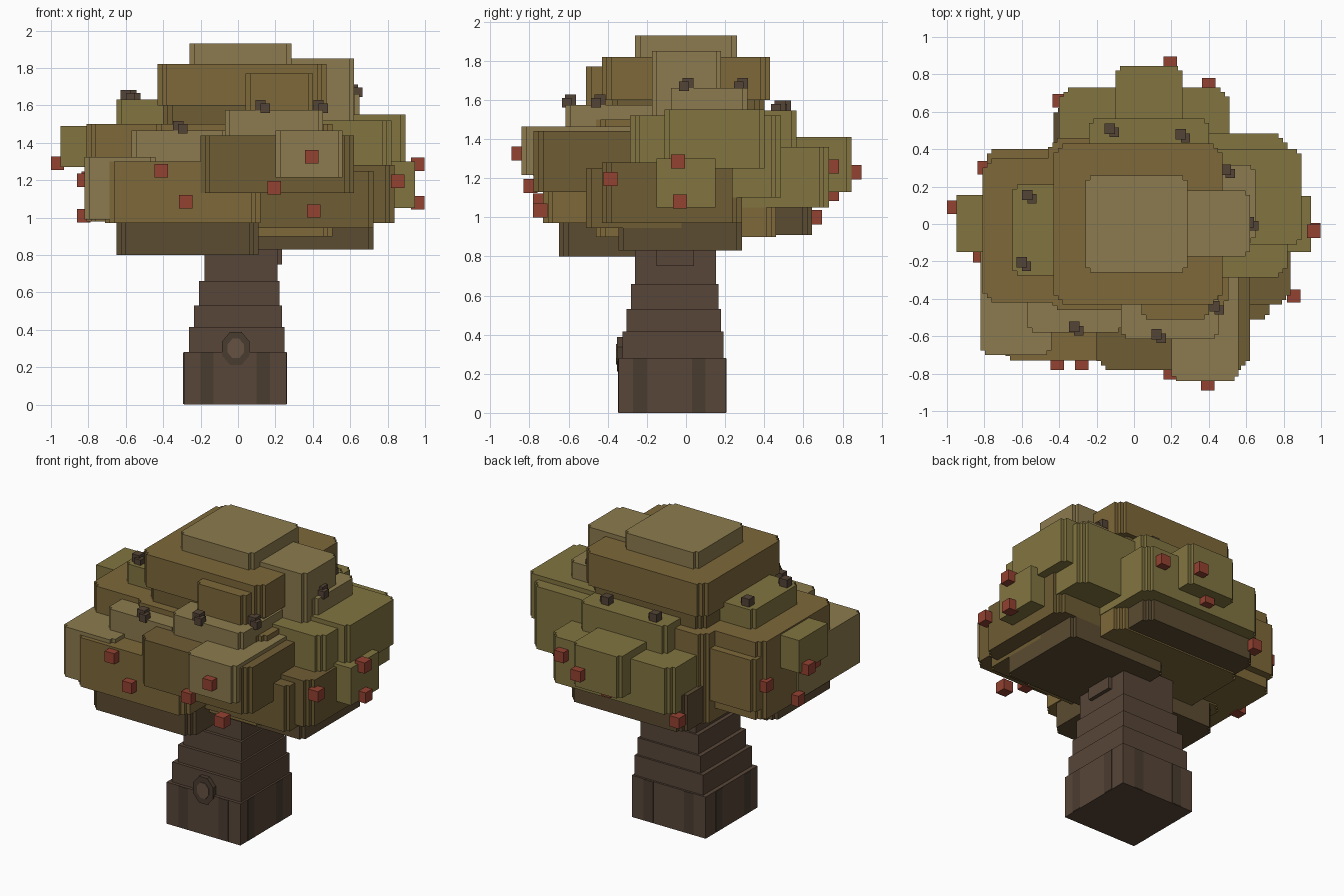
import bpy, bmesh, math

if "Cube" in bpy.data.objects:
    bpy.data.objects.remove(bpy.data.objects["Cube"])


def material(name, code):
    m = bpy.data.materials.new(name)
    rgb = [int(code[i:i + 2], 16) / 255 for i in range(0, len(code), 2)]
    m.diffuse_color = (*[((c + 0.055) / 1.055) ** 2.4 for c in rgb], 1)
    m.use_nodes = True
    m.node_tree.nodes["Principled BSDF"].inputs["Base Color"].default_value = m.diffuse_color
    return m


TAN = material("leaf_tan", "8c7b4e")
OLIVE = material("leaf_olive", "827540")
BROWN = material("leaf_brown", "7e683a")
DEEP = material("leaf_deep", "6e5c34")
DARK = material("leaf_underside", "5c4c32")
BARK = material("bark", "584638")
BARK_DARK = material("bark_dark", "4a3c30")
BARK_LIGHT = material("bark_light", "665242")
TWIG = material("twig", "544436")
RED = material("berry", "944232")


def prism(name, outline, z0, z1, mat):
    """Extrude a plan outline between two heights."""
    bm = bmesh.new()
    low = [bm.verts.new((x, y, z0)) for x, y in outline]
    high = [bm.verts.new((x, y, z1)) for x, y in outline]
    n = len(outline)
    bm.faces.new(low[::-1])
    bm.faces.new(high)
    for i in range(n):
        j = (i + 1) % n
        bm.faces.new((low[i], low[j], high[j], high[i]))
    me = bpy.data.meshes.new(name)
    bm.to_mesh(me)
    bm.free()
    me.materials.append(mat)
    ob = bpy.data.objects.new(name, me)
    bpy.context.collection.objects.link(ob)
    return ob


def block(name, x0, x1, y0, y1, z0, z1, mat, steps=0, s=0.024):
    """Box whose vertical corners are cut as small stairs."""
    cx, cy, hx, hy = (x0 + x1) / 2, (y0 + y1) / 2, (x1 - x0) / 2, (y1 - y0) / 2
    stair = [(0, steps * s)]
    for i in range(steps):
        stair += [((i + 1) * s, (steps - i) * s), ((i + 1) * s, (steps - i - 1) * s)]
    out = []
    for sx, sy in ((1, 1), (-1, 1), (-1, -1), (1, -1)):
        pts = [(cx + sx * (hx - a), cy + sy * (hy - b)) for a, b in stair]
        out += pts if sx * sy > 0 else pts[::-1]
    return prism(name, out, z0, z1, mat)


def cube(name, x, y, z, size, mat):
    h = size / 2
    return block(name, x - h, x + h, y - h, y + h, z - h, z + h, mat)


# Trunk: stacked blocks that taper evenly
z = 0
for i, top in enumerate((.28, .415, .53, .66, .95)):
    block("trunk_section", -.29 + .0275 * i, .26 - .0125 * i,
          -.345 + .021 * i, .205 - .013 * i, z, top, BARK)
    z = top
block("branch_stub", .1, .235, -.15, .04, .75, .86, BARK)

# Bark strips barely raised from the lowest section
for a in (-.2, .1):
    block("bark_strip_y", a, a + .07, -.348, .208, .002, .278, BARK_DARK)
    block("bark_strip_x", -.293, .263, a - .07, a, .002, .278, BARK_DARK)

# Knot on the front of the trunk
for r, d, m in ((.08, .008, BARK_DARK), (.047, .012, BARK_LIGHT)):
    angles = [math.pi * (i + .5) / 4 for i in range(8)]
    ring = [(r * math.cos(a), 1.2 * r * math.sin(a)) for a in angles]
    knot = prism("knot", ring, 0, .04 + d, m)
    knot.rotation_euler = (math.pi / 2, 0, 0)
    knot.location = (-.012, -.305, .3)

# Crown: centred slabs given as half width, bottom and top
for name, h, z0, z1, mat in (("crown_core", .46, .9, 1.5, BROWN), ("crown_neck", .4, 1.45, 1.61, DEEP),
                             ("crown_upper", .43, 1.6, 1.82, BROWN), ("crown_cap", .26, 1.75, 1.93, TAN)):
    block(name, -h, h * 1.1, -h, h, z0, z1, mat, 1 + (h > .3))

# Leaf clumps growing outwards from the middle:
# sideways range, reach, height range, colour
CLUMPS = {
    "front": {
        "upper": (.04, .4, .51, 1.5, 1.77, BROWN),
        "shoulder": (-.07, .455, .615, 1.35, 1.575, TAN),
        "light": (.2, .56, .84, 1.215, 1.465, TAN),
        "right": (-.2, .62, .78, 1.13, 1.44, DEEP),
        "left": (-.71, .12, .73, .97, 1.3, BROWN),
        "corner": (-.82, -.44, .7, .99, 1.325, TAN),
        "left_shoulder": (-.57, -.06, .58, 1.2, 1.465, TAN),
        "base": (-.65, .11, .65, .8, 1.1, DARK)},
    "left": {
        "main": (-.42, .35, .81, .98, 1.5, BROWN),
        "back": (0, .4, .785, 1.05, 1.4, BROWN),
        "tip": (-.15, .155, .95, 1.27, 1.49, OLIVE),
        "upper": (-.275, .21, .65, 1.4, 1.63, OLIVE)},
    "right": {
        "top": (-.175, .18, .62, 1.52, 1.85, TAN),
        "shoulder": (-.1, .315, .65, 1.3, 1.66, TAN),
        "upper": (-.11, .4, .895, 1.25, 1.55, OLIVE),
        "main": (-.285, .485, .82, 1.1, 1.52, OLIVE),
        "tip": (-.15, .15, .945, 1.05, 1.3, OLIVE),
        "lower": (-.43, .285, .838, .97, 1.28, DEEP),
        "corner": (-.51, 0, .725, .945, 1.25, DEEP),
        "base": (-.345, .285, .725, .83, 1.1, DARK)},
    "back": {
        "main": (-.4, .51, .73, 1.05, 1.36, OLIVE),
        "tip": (-.1, .26, .845, 1.13, 1.41, OLIVE),
        "shoulder": (-.24, .4, .565, 1.3, 1.545, OLIVE),
        "base": (-.43, .43, .645, .91, 1.15, DARK)},
}
for side, clumps in CLUMPS.items():
    for part, (a, b, reach, z0, z1, mat) in clumps.items():
        depth = (-reach, 0) if side in ("front", "left") else (0, reach)
        plan = (a, b, *depth) if side in ("front", "back") else (*depth, a, b)
        block(f"{side}_{part}_clump", *plan, z0, z1, mat, min(2, int((b - a) / .33)))

# Berries stuck to the outer face of a clump: sideways position and height
for side, part, a, z in (
        ("left", "tip", .09, 1.29), ("left", "back", .3, 1.21), ("left", "main", -.17, 1.2),
        ("left", "main", 0, 1.01), ("front", "left", -.41, 1.25), ("front", "left", -.28, 1.085),
        ("front", "right", .195, 1.16), ("front", "light", .395, 1.325), ("front", "left", .405, 1.035),
        ("right", "lower", -.385, 1.195), ("right", "tip", -.04, 1.285), ("right", "tip", -.03, 1.08),
        ("back", "tip", .195, 1.23), ("back", "main", .4, 1.26), ("back", "main", .05, 1.12),
        ("back", "base", -.4, 1)):
    d = CLUMPS[side][part][2] + .015
    d = -d if side in ("front", "left") else d
    x, y = (a, d) if side in ("front", "back") else (d, a)
    cube("berry", x, y, z, .072, RED)

# Twig pairs standing on top of a clump
for side, part, x, y in (
        ("left", "upper", -.57, .155), ("left", "upper", -.6, -.205), ("front", "left_shoulder", -.32, -.55),
        ("front", "shoulder", .12, -.59), ("front", "shoulder", .43, -.44), ("right", "shoulder", .615, .01),
        ("right", "shoulder", .49, .29), ("back", "shoulder", -.13, .51), ("back", "shoulder", .25, .48)):
    top = CLUMPS[side][part][4]
    cube("twig", x, y, top + .025, .055, TWIG)
    cube("twig_side", x + .025, y - .02, top + .01, .05, TWIG)
